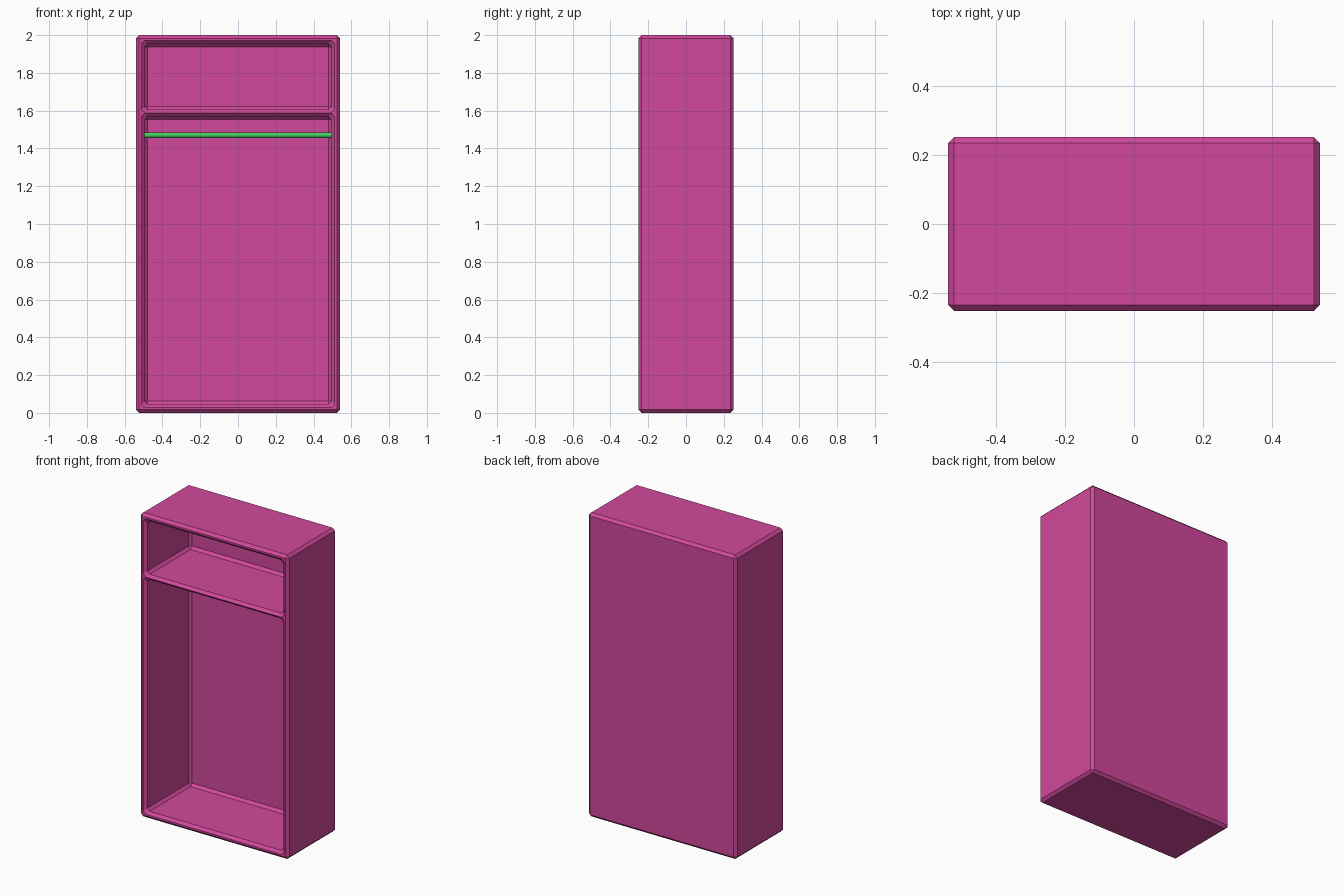
import bpy, bmesh

if "Cube" in bpy.data.objects:
    bpy.data.objects.remove(bpy.data.objects["Cube"])

HALF_W, HALF_D, HEIGHT = 0.54, 0.252, 2.0
WALL, CHAMFER = 0.045, 0.017
SHELF_LOW, SHELF_HIGH = 1.57, 1.605


def material(name, rgb):
    m = bpy.data.materials.new(name)
    m.use_nodes = True
    m.diffuse_color = (*rgb, 1)
    m.node_tree.nodes["Principled BSDF"].inputs["Base Color"].default_value = (*rgb, 1)
    return m


def make_object(name, bm, mat):
    bmesh.ops.recalc_face_normals(bm, faces=bm.faces)
    mesh = bpy.data.meshes.new(name)
    bm.to_mesh(mesh)
    bm.free()
    mesh.materials.append(mat)
    ob = bpy.data.objects.new(name, mesh)
    bpy.context.collection.objects.link(ob)
    return ob


def ring(bm, y, half, low, high, grow, cut):
    """Rectangle with cut corners, facing the front."""
    x, a, b = half + grow, low - grow, high + grow
    pts = [(x - cut, a), (x, a + cut), (x, b - cut), (x - cut, b),
           (cut - x, b), (-x, b - cut), (-x, a + cut), (cut - x, a)]
    return [bm.verts.new((px, y, pz)) for px, pz in pts]


def compartment(name, low, high, mat):
    """Solid of one open compartment, with flared mouth and chamfered back."""
    c, bm = CHAMFER, bmesh.new()
    back = HALF_D - WALL
    steps = [(-HALF_D - 0.1, c, c), (-HALF_D, c, c), (-HALF_D + c, 0, c),
             (back - c, 0, c), (back, -c, 0)]
    rings = [ring(bm, y, HALF_W - WALL, low, high, g, k) for y, g, k in steps]
    for r, s in zip(rings, rings[1:]):
        for i in range(8):
            j = (i + 1) % 8
            bm.faces.new((r[i], r[j], s[j], s[i]))
    bm.faces.new(rings[0])
    bm.faces.new(rings[-1])
    bmesh.ops.remove_doubles(bm, verts=bm.verts, dist=0.0001)
    return make_object(name, bm, mat)


pink = material("pink paint", (0.64, 0.066, 0.33))
green = material("green rail", (0.06, 0.60, 0.12))

# Cabinet body with chamfered outer edges
bm = bmesh.new()
bmesh.ops.create_cube(bm, size=2)
for v in bm.verts:
    v.co = (v.co.x * HALF_W, v.co.y * HALF_D, (v.co.z + 1) * HEIGHT / 2)
bmesh.ops.bevel(bm, geom=bm.edges[:], offset=CHAMFER, segments=1, affect='EDGES')
cabinet = make_object("cabinet", bm, pink)

# Hollow out the upper and lower compartments, leaving the shelf
for name, low, high in (("lower_compartment", WALL, SHELF_LOW),
                        ("upper_compartment", SHELF_HIGH, HEIGHT - WALL)):
    cutter = compartment(name, low, high, pink)
    cutter.hide_render = True
    mod = cabinet.modifiers.new(name, 'BOOLEAN')
    mod.operation, mod.solver, mod.object = 'DIFFERENCE', 'EXACT', cutter
    bpy.context.view_layer.objects.active = cabinet
    bpy.ops.object.modifier_apply(modifier=name)
    bpy.data.objects.remove(cutter)

# Clothes rail under the shelf
bpy.ops.mesh.primitive_cylinder_add(vertices=16, radius=0.015, depth=2 * (HALF_W - WALL) + 0.004,
                                    location=(0, 0, 1.47), rotation=(0, 1.5708, 0))
rail = bpy.context.object
rail.name = "clothes_rail"
rail.data.materials.append(green)
bpy.ops.object.shade_smooth_by_angle()
